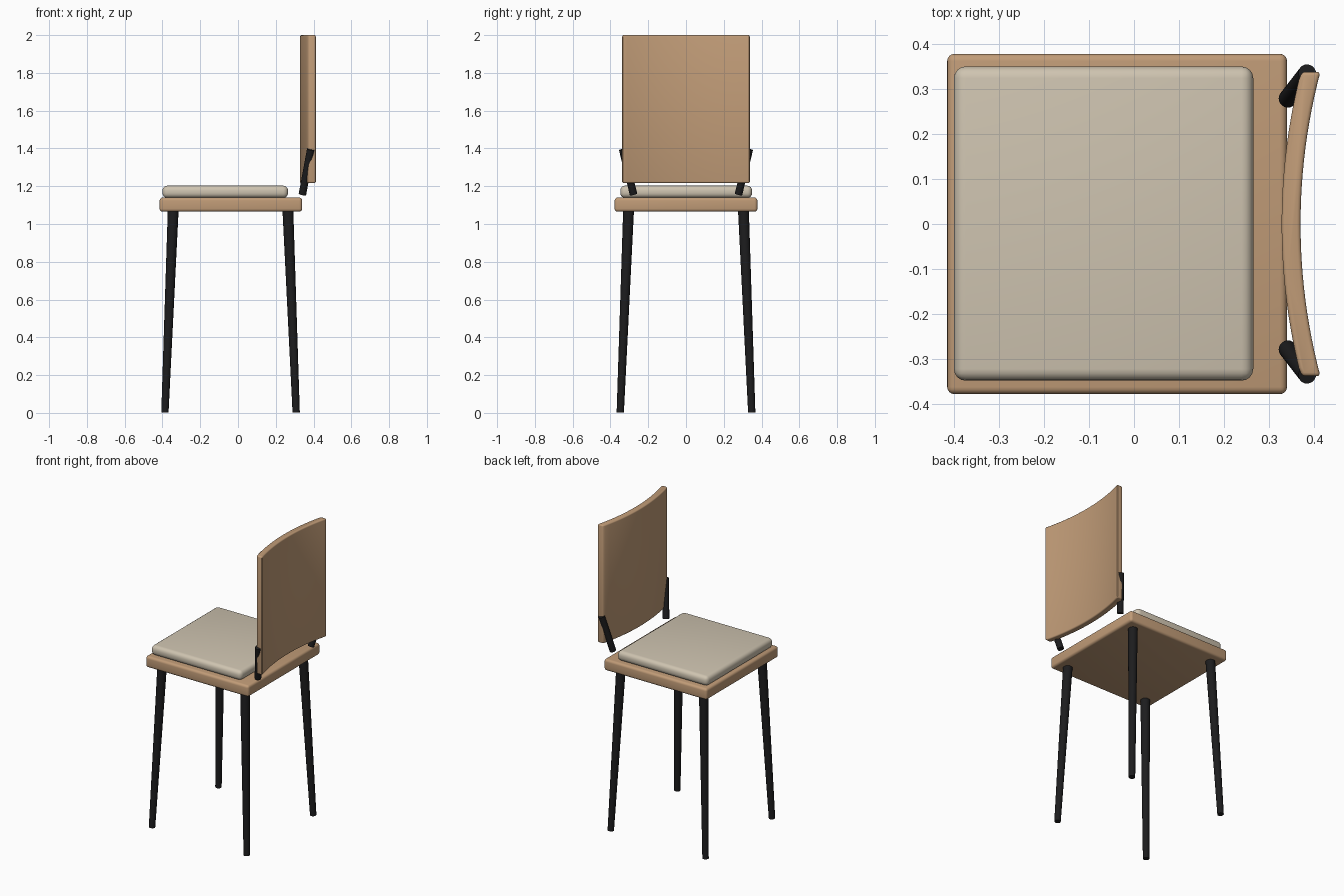
import bpy, bmesh, math
from mathutils import Vector

if "Cube" in bpy.data.objects:
    bpy.data.objects.remove(bpy.data.objects["Cube"])


def material(name, rgb):
    m = bpy.data.materials.new(name)
    m.diffuse_color = (*rgb, 1)
    m.use_nodes = True
    m.node_tree.nodes["Principled BSDF"].inputs["Base Color"].default_value = m.diffuse_color
    return m


WOOD = material("light wood", (0.53, 0.33, 0.185))
FABRIC = material("cream fabric", (0.62, 0.55, 0.435))
BLACK = material("black metal", (0.012, 0.012, 0.013))


def finish(name, bm, mat, bevel=0, segments=4):
    bmesh.ops.recalc_face_normals(bm, faces=bm.faces)
    me = bpy.data.meshes.new(name)
    bm.to_mesh(me)
    bm.free()
    me.materials.append(mat)
    ob = bpy.data.objects.new(name, me)
    bpy.context.collection.objects.link(ob)
    bpy.ops.object.select_all(action='DESELECT')
    bpy.context.view_layer.objects.active = ob
    ob.select_set(True)
    if bevel:
        mod = ob.modifiers.new("rounded edges", 'BEVEL')
        mod.width = bevel
        mod.segments = segments
        mod.limit_method = 'ANGLE'
        mod.angle_limit = math.radians(40)
        bpy.ops.object.modifier_apply(modifier=mod.name)
    bpy.ops.object.shade_smooth_by_angle(angle=math.radians(35))
    return ob


def slab(name, lo, hi, mat, bevel):
    bm = bmesh.new()
    bmesh.ops.create_cube(bm, size=1)
    for v in bm.verts:
        v.co = Vector([a + (b - a) * (c + 0.5) for a, b, c in zip(lo, hi, v.co)])
    return finish(name, bm, mat, bevel)


def rod(name, start, end, r1, r2, mat):
    a, b = Vector(start), Vector(end)
    bm = bmesh.new()
    bmesh.ops.create_cone(bm, cap_ends=True, segments=20, radius1=r1,
                          radius2=r2, depth=(b - a).length)
    rot = (b - a).to_track_quat('Z', 'Y')
    for v in bm.verts:
        v.co = rot @ v.co + (a + b) / 2
    return finish(name, bm, mat)


# Seat board and cushion
slab("seat", (-0.415, -0.378, 1.065), (0.34, 0.378, 1.14), WOOD, 0.016)
slab("cushion", (-0.40, -0.348, 1.138), (0.265, 0.35, 1.203), FABRIC, 0.026)

# Curved backrest: a bent strip extruded upward
R_IN, THICK, HALF = 1.32, 0.042, 0.338
N = 24
amax = math.asin(HALF / R_IN)
centre_x = 0.37 + R_IN
bm = bmesh.new()
angles = [amax * (2 * i / N - 1) for i in range(N + 1)]
outline = [(centre_x - r * math.cos(a), r * math.sin(a))
           for r, seq in ((R_IN, angles), (R_IN + THICK, angles[::-1])) for a in seq]
outline = [(x, max(-HALF, min(HALF, y))) for x, y in outline]
base = bm.faces.new([bm.verts.new((x, y, 1.217)) for x, y in outline])
top = bmesh.ops.extrude_face_region(bm, geom=[base])
bmesh.ops.translate(bm, vec=(0, 0, 0.783),
                    verts=[v for v in top["geom"] if isinstance(v, bmesh.types.BMVert)])
finish("backrest", bm, WOOD, 0.008, 3)

for side, s in (("left", 1), ("right", -1)):
    # Splayed tapered legs
    rod(f"front_leg_{side}", (-0.387, s * 0.348, 0.002), (-0.343, s * 0.304, 1.075),
        0.0195, 0.029, BLACK)
    rod(f"back_leg_{side}", (0.308, s * 0.348, 0.002), (0.264, s * 0.304, 1.075),
        0.0195, 0.029, BLACK)
    # Slanted backrest supports
    rod(f"back_support_{side}", (0.341, s * 0.278, 1.157), (0.385, s * 0.335, 1.395),
        0.02, 0.02, BLACK)
